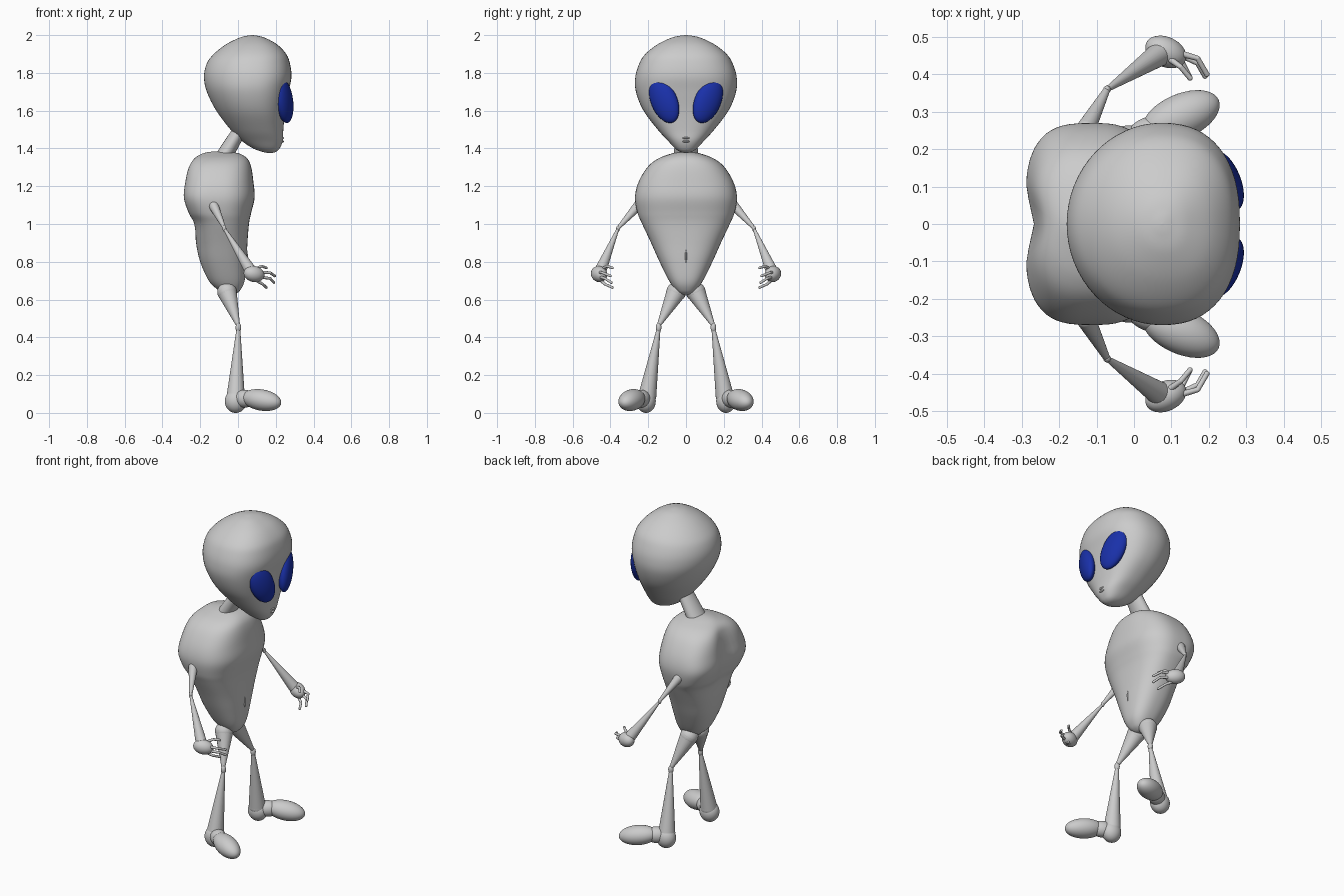
import bpy, bmesh, math
from mathutils import Matrix, Vector, Euler

if "Cube" in bpy.data.objects:
    bpy.data.objects.remove(bpy.data.objects["Cube"])


def finish(bm, name, mirror=False, mat=None):
    bmesh.ops.recalc_face_normals(bm, faces=bm.faces)
    for f in bm.faces:
        f.smooth = True
    me = bpy.data.meshes.new(name)
    bm.to_mesh(me)
    bm.free()
    ob = bpy.data.objects.new(name, me)
    bpy.context.collection.objects.link(ob)
    if mirror:
        m = ob.modifiers.new("mirror", 'MIRROR')
        m.use_axis = (False, True, False)
        m.use_mirror_merge = False
    if mat:
        me.materials.append(mat)
    return ob


def ellipsoid(name, c, r, rot=(0, 0, 0), mirror=True, mat=None):
    bm = bmesh.new()
    M = Matrix.Translation(c) @ Euler([math.radians(a) for a in rot]).to_matrix().to_4x4() @ Matrix.Diagonal((*r, 1))
    bmesh.ops.create_uvsphere(bm, u_segments=40, v_segments=24, radius=1, matrix=M)
    return finish(bm, name, mirror, mat)


def chain(name, pts, mirror=True, seg=24):
    """Tapered limb through (x, y, z, radius) points with round joints."""
    bm = bmesh.new()
    for p in pts:
        bmesh.ops.create_uvsphere(bm, u_segments=seg, v_segments=12, radius=p[3],
                                  matrix=Matrix.Translation(p[:3]))
    for p, q in zip(pts, pts[1:]):
        a, b = Vector(p[:3]), Vector(q[:3])
        M = Matrix.Translation((a + b) / 2) @ (b - a).to_track_quat('Z', 'Y').to_matrix().to_4x4()
        bmesh.ops.create_cone(bm, cap_ends=False, segments=seg, radius1=p[3], radius2=q[3],
                              depth=(b - a).length, matrix=M)
    return finish(bm, name, mirror)


def spline(rows, u):
    i = min(int(u), len(rows) - 2)
    t = u - i
    p = [rows[max(0, min(len(rows) - 1, i + k))] for k in (-1, 0, 1, 2)]
    return [0.5 * (2 * b + (c - a) * t + (2 * a - 5 * b + 4 * c - d) * t * t
                   + (3 * b - a - 3 * c + d) * t ** 3) for a, b, c, d in zip(*p)]


def loft(name, rows, mid, n_front, steps=6, seg=64):
    """rows: z, back x, front x, half width, back squareness, back groove depth"""
    bm = bmesh.new()
    rings = []
    total = (len(rows) - 1) * steps
    for k in range(total + 1):
        z, xb, xf, hw, nb, groove = spline(rows, k / steps)
        hw = max(hw, 0.0005)
        xc = xb + mid * (xf - xb)
        ring = []
        for j in range(seg):
            a = 2 * math.pi * j / seg
            c, s = math.cos(a), math.sin(a)
            n = n_front if c > 0 else nb
            y = hw * math.copysign(abs(s) ** (2 / n), s)
            x = xc + (xf - xc if c > 0 else xc - xb) * math.copysign(abs(c) ** (2 / n), c)
            if c < 0:
                x += groove * math.exp(-(y / 0.07) ** 2)
            ring.append(bm.verts.new((x, y, z)))
        rings.append(ring)
    for r, q in zip(rings, rings[1:]):
        for j in range(seg):
            bm.faces.new((r[j], r[(j + 1) % seg], q[(j + 1) % seg], q[j]))
    bm.faces.new(rings[0])
    bm.faces.new(rings[-1])
    return finish(bm, name)


blue = bpy.data.materials.new("eye_blue")
blue.diffuse_color = (0.01, 0.03, 0.4, 1)
blue.use_nodes = True
blue.node_tree.nodes["Principled BSDF"].inputs["Base Color"].default_value = blue.diffuse_color

# Head
loft("head", [
    (1.375, .165, .175, 0, 2, 0), (1.382, .13, .20, .03, 2, 0), (1.40, .08, .22, .058, 2, 0),
    (1.44, .02, .237, .095, 2, 0), (1.50, -.04, .24, .15, 2, 0), (1.60, -.115, .25, .225, 2, 0),
    (1.70, -.165, .268, .265, 2, 0), (1.78, -.18, .283, .268, 2, 0), (1.85, -.165, .275, .247, 2, 0),
    (1.90, -.128, .255, .215, 2, 0), (1.95, -.065, .208, .152, 2, 0), (1.985, .005, .145, .08, 2, 0),
    (1.997, .05, .10, .03, 2, 0), (2.0, .074, .076, 0, 2, 0)], 0.55, 2.4)

# Torso
loft("torso", [
    (.622, -.05, -.04, 0, 2, 0), (.628, -.075, -.015, .028, 2, 0), (.65, -.105, .012, .055, 2, 0),
    (.70, -.155, .035, .09, 2.1, 0), (.80, -.20, .045, .14, 2.2, 0), (.90, -.222, .05, .185, 2.3, 0),
    (1.0, -.238, .058, .232, 2.6, .01), (1.06, -.268, .07, .257, 3, .02), (1.14, -.292, .088, .27, 3.3, .025),
    (1.22, -.286, .082, .252, 3.1, .025), (1.30, -.27, .07, .205, 2.8, .02), (1.345, -.242, .05, .15, 2.4, .01),
    (1.372, -.19, .01, .08, 2, 0), (1.383, -.14, -.05, .03, 2, 0), (1.385, -.10, -.09, 0, 2, 0)], 0.5, 2.5)

# Neck, wider across than deep
neck = chain("neck", [(-.085, 0, 1.34, .045), (.03, 0, 1.53, .034)], mirror=False)
neck.scale.y = 1.5

# Eyes, mouth and navel
ellipsoid("eye", (.245, .116, 1.652), (.04, .073, .125), (-25, 0, 22), mat=blue)
for i, z in enumerate((1.455, 1.437)):
    ellipsoid(f"mouth_lip_{i}", (.235, 0, z), (.009, .02, .006), mirror=False)
ellipsoid("navel", (.046, 0, .83), (.006, .005, .035), mirror=False)

# Arms
chain("upper_arm", [(-.128, .255, 1.095, .026), (-.072, .36, .978, .009)])
ellipsoid("elbow", (-.072, .36, .976), (.01, .01, .016))
chain("forearm", [(-.072, .36, .975, .007), (.065, .452, .755, .032)])
ellipsoid("hand", (.085, .46, .735), (.058, .04, .042), (0, 10, -25))

# Fingers
fingers = {
    "thumb": [(.09, .445, .76, .009), (.125, .42, .777, .007), (.15, .39, .768, .007)],
    "index_finger": [(.11, .46, .745, .009), (.17, .443, .742, .007), (.195, .40, .725, .007)],
    "middle_finger": [(.11, .46, .72, .009), (.17, .43, .712, .007), (.19, .395, .69, .007)],
    "little_finger": [(.09, .455, .705, .009), (.13, .43, .682, .007), (.15, .39, .664, .007)],
}
for name, pts in fingers.items():
    chain(name, pts, seg=12)

# Legs
chain("thigh", [(-.058, .052, .64, .052), (.001, .145, .462, .01)])
ellipsoid("knee", (.002, .145, .452), (.015, .015, .025))
chain("shin", [(.002, .145, .445, .01), (-.012, .205, .09, .048)])

# Feet
ellipsoid("heel", (-.012, .212, .062), (.058, .052, .062))
ellipsoid("instep", (.035, .238, .075), (.065, .045, .047), (0, 0, 30))
ellipsoid("foot", (.125, .287, .068), (.112, .06, .056), (0, 9, 24))
